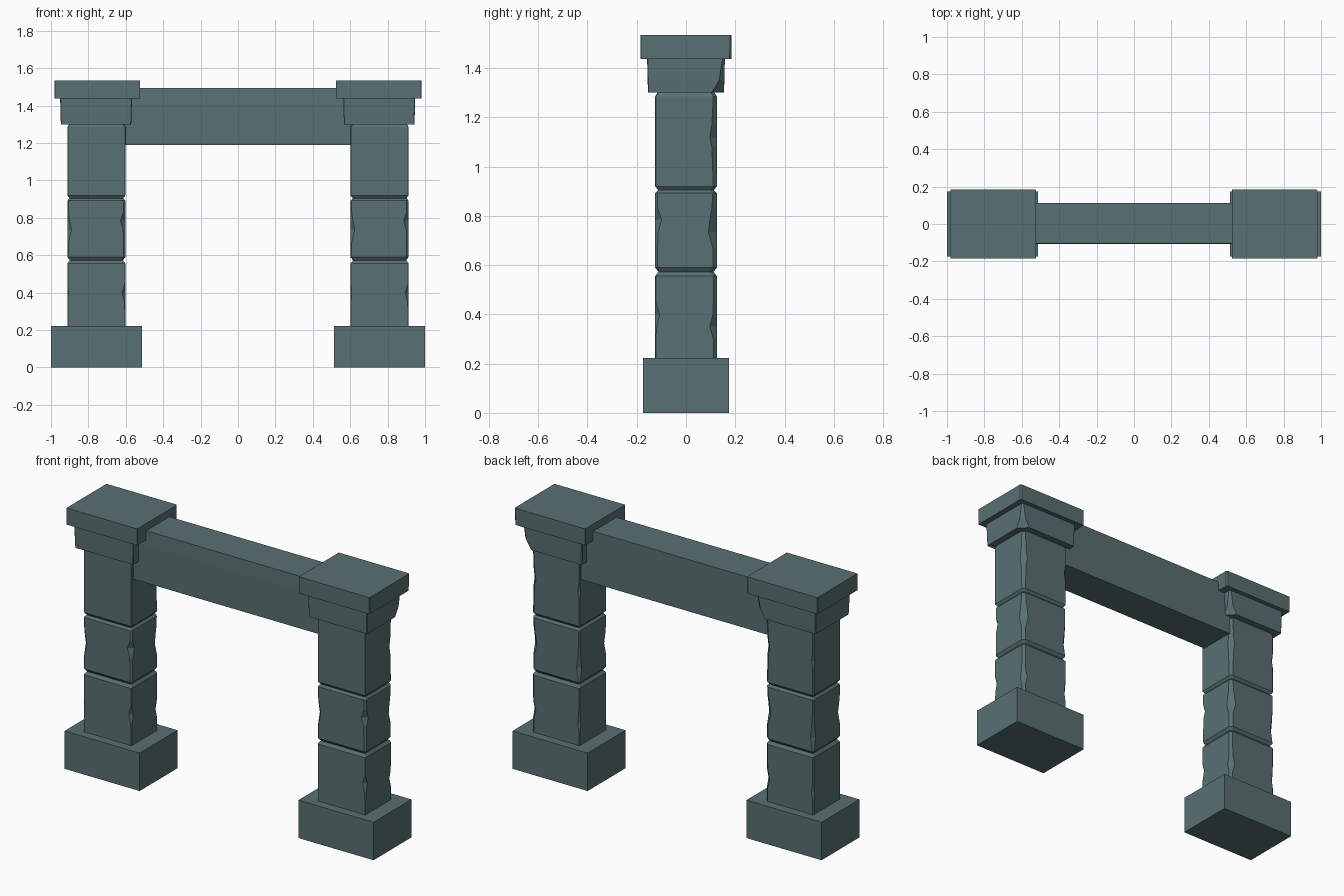
import bpy, bmesh

if "Cube" in bpy.data.objects:
    bpy.data.objects.remove(bpy.data.objects["Cube"])

stone = bpy.data.materials.new("grey_green_stone")
stone.diffuse_color = (0.098, 0.162, 0.168, 1)
stone.use_nodes = True
stone.node_tree.nodes["Principled BSDF"].inputs["Base Color"].default_value = stone.diffuse_color


def loft(name, cx, hx, hy, rings):
    """Stone block from stacked octagon rings: (z, inset, corner cuts --, +-, ++, -+)."""
    bm = bmesh.new()
    loops = []
    for z, inset, cuts in rings:
        a, b = hx - inset, hy - inset
        c0, c1, c2, c3 = cuts
        pts = [(-a, -b + c0), (-a + c0, -b), (a - c1, -b), (a, -b + c1),
               (a, b - c2), (a - c2, b), (-a + c3, b), (-a, b - c3)]
        loops.append([bm.verts.new((cx + x, y, z)) for x, y in pts])
    for lo, hi in zip(loops, loops[1:]):
        for i in range(8):
            j = (i + 1) % 8
            bm.faces.new((lo[i], lo[j], hi[j], hi[i]))
    bm.faces.new(loops[0][::-1])
    bm.faces.new(loops[-1])
    bmesh.ops.recalc_face_normals(bm, faces=bm.faces)
    return finish(name, bm)


def finish(name, bm):
    me = bpy.data.meshes.new(name)
    bm.to_mesh(me)
    bm.free()
    me.materials.append(stone)
    ob = bpy.data.objects.new(name, me)
    bpy.context.collection.objects.link(ob)
    return ob


def box(name, cx, hx, hy, z0, z1):
    bm = bmesh.new()
    bmesh.ops.create_cube(bm, size=1)
    for v in bm.verts:
        v.co = (cx + v.co.x * 2 * hx, v.co.y * 2 * hy, z0 + (v.co.z + 0.5) * (z1 - z0))
    return finish(name, bm)


S = (0.003, 0.003, 0.014, 0.004)   # usual worn corners

for side, cx in (("left", -0.757), ("right", 0.757)):
    box(side + "_base", cx, 0.243, 0.175, 0, 0.222)
    # three worn shaft blocks with chamfered joints
    loft(side + "_lower_block", cx, 0.155, 0.125, [
        (0.21, 0, S), (0.30, 0, S), (0.35, 0, (0.003, 0.006, 0.028, 0.012)),
        (0.40, 0, (0.005, 0.018, 0.016, 0.006)), (0.45, 0, S),
        (0.556, 0, S), (0.576, 0.015, S)])
    loft(side + "_middle_block", cx, 0.155, 0.125, [
        (0.57, 0.015, S), (0.59, 0, (0.006, 0.01, 0.016, 0.006)),
        (0.67, 0, (0.006, 0.01, 0.016, 0.02)),
        (0.735, 0, (0.022, 0.012, 0.034, 0.012)),
        (0.785, 0, (0.012, 0.026, 0.028, 0.008)),
        (0.83, 0, (0.006, 0.01, 0.02, 0.006)),
        (0.892, 0, (0.006, 0.01, 0.016, 0.006)), (0.908, 0.015, S)])
    loft(side + "_upper_block", cx, 0.155, 0.125, [
        (0.90, 0.015, S), (0.92, 0, S), (1.08, 0, (0.003, 0.003, 0.02, 0.004)),
        (1.12, 0, (0.003, 0.003, 0.028, 0.012)), (1.17, 0, (0.003, 0.003, 0.02, 0.004)),
        (1.285, 0, S), (1.305, 0.012, S)])
    # capital: chipped neck and flat slab
    loft(side + "_capital_neck", cx - 0.002, 0.192, 0.158, [
        (1.30, 0.004, (0.003, 0.003, 0.05, 0.006)),
        (1.35, 0.002, (0.003, 0.003, 0.022, 0.004)),
        (1.445, 0, (0.003, 0.003, 0.008, 0.004))])
    loft(side + "_capital_slab", cx + 0.005 * (1 if cx < 0 else -1), 0.229, 0.185, [
        (1.438, 0, (0.002, 0.002, 0.008, 0.002)),
        (1.535, 0, (0.002, 0.002, 0.006, 0.002))])

# lintel: profile in y/z with a slight step line near the top of the front
profile = [(-0.107, 1.19), (0.112, 1.19), (0.112, 1.493), (-0.103, 1.493), (-0.107, 1.41)]
bm = bmesh.new()
ends = [[bm.verts.new((x, y, z)) for y, z in profile] for x in (-0.61, 0.61)]
for i in range(len(profile)):
    j = (i + 1) % len(profile)
    bm.faces.new((ends[0][i], ends[0][j], ends[1][j], ends[1][i]))
bm.faces.new(ends[0])
bm.faces.new(ends[1][::-1])
bmesh.ops.recalc_face_normals(bm, faces=bm.faces)
finish("lintel", bm)
